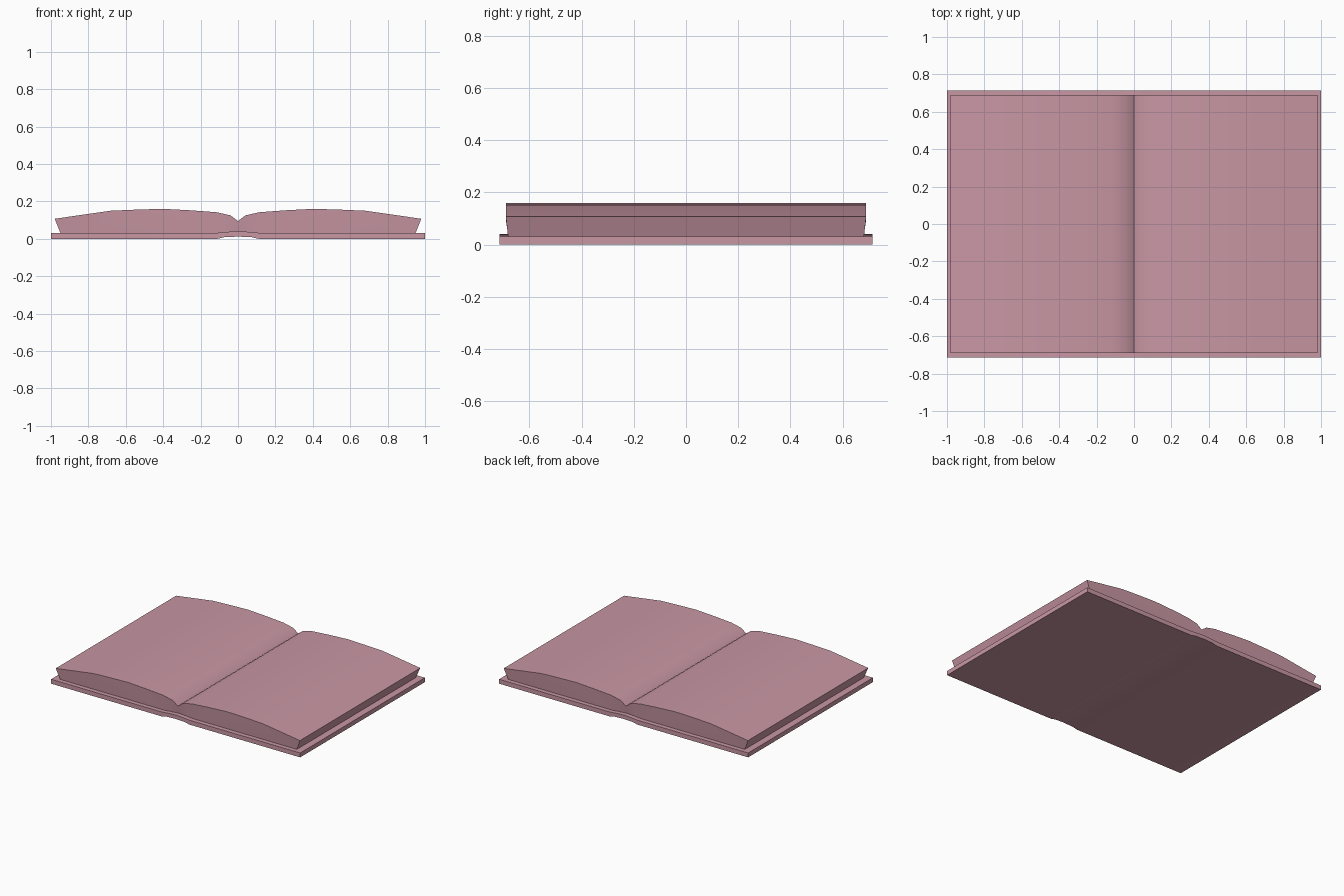
import bpy, bmesh

if "Cube" in bpy.data.objects:
    bpy.data.objects.remove(bpy.data.objects["Cube"])

COVER_TOP = [(0, 0.040), (0.03, 0.039), (0.07, 0.036), (0.11, 0.032)]
COVER_BASE = [(0, 0.012), (0.03, 0.010), (0.035, 0.015), (0.07, 0.009), (0.11, 0.0)]
PAGE_TOP = [(0, 0.095), (0.04, 0.125), (0.115, 0.142), (0.25, 0.152), (0.40, 0.160),
            (0.54, 0.156), (0.68, 0.150), (0.98, 0.107)]


def mirrored(half):
    """Half profile from the spine outwards -> full profile, left to right."""
    return [(-x, z) for x, z in reversed(half[1:])] + half


def paper_material():
    mat = bpy.data.materials.new("rose")
    mat.diffuse_color = (0.58, 0.31, 0.37, 1)
    mat.use_nodes = True
    mat.node_tree.nodes["Principled BSDF"].inputs["Base Color"].default_value = mat.diffuse_color
    return mat


def slab(name, top, base, top_y, base_y, mat):
    """Solid between two profiles, with its own depth at top and base."""
    bm = bmesh.new()
    outline = [(x, z, top_y) for x, z in mirrored(top)]
    outline += [(x, z, base_y) for x, z in reversed(mirrored(base))]
    front = [bm.verts.new((x, -y, z)) for x, z, y in outline]
    back = [bm.verts.new((x, y, z)) for x, z, y in outline]
    n = len(outline)
    for i in range(n):
        j = (i + 1) % n
        bm.faces.new((front[i], front[j], back[j], back[i]))
    bm.faces.new(front)
    bm.faces.new(back)
    bmesh.ops.triangulate(bm, faces=[f for f in bm.faces if len(f.verts) > 4])
    bmesh.ops.recalc_face_normals(bm, faces=bm.faces)
    mesh = bpy.data.meshes.new(name)
    bm.to_mesh(mesh)
    bm.free()
    mesh.materials.append(mat)
    obj = bpy.data.objects.new(name, mesh)
    bpy.context.collection.objects.link(obj)
    bpy.ops.object.select_all(action='DESELECT')
    obj.select_set(True)
    bpy.context.view_layer.objects.active = obj
    bpy.ops.object.shade_smooth_by_angle(angle=0.52)
    return obj


rose = paper_material()

# Hard cover with the raised spine
base = [p for p in COVER_BASE if p[0] != 0.035]
slab("cover", COVER_TOP + [(1.0, 0.032)], base + [(1.0, 0.0)], 0.715, 0.715, rose)

# Open page block, flaring outwards towards its curved top
slab("pages", PAGE_TOP, COVER_TOP + [(0.95, 0.032)], 0.69, 0.682, rose)
